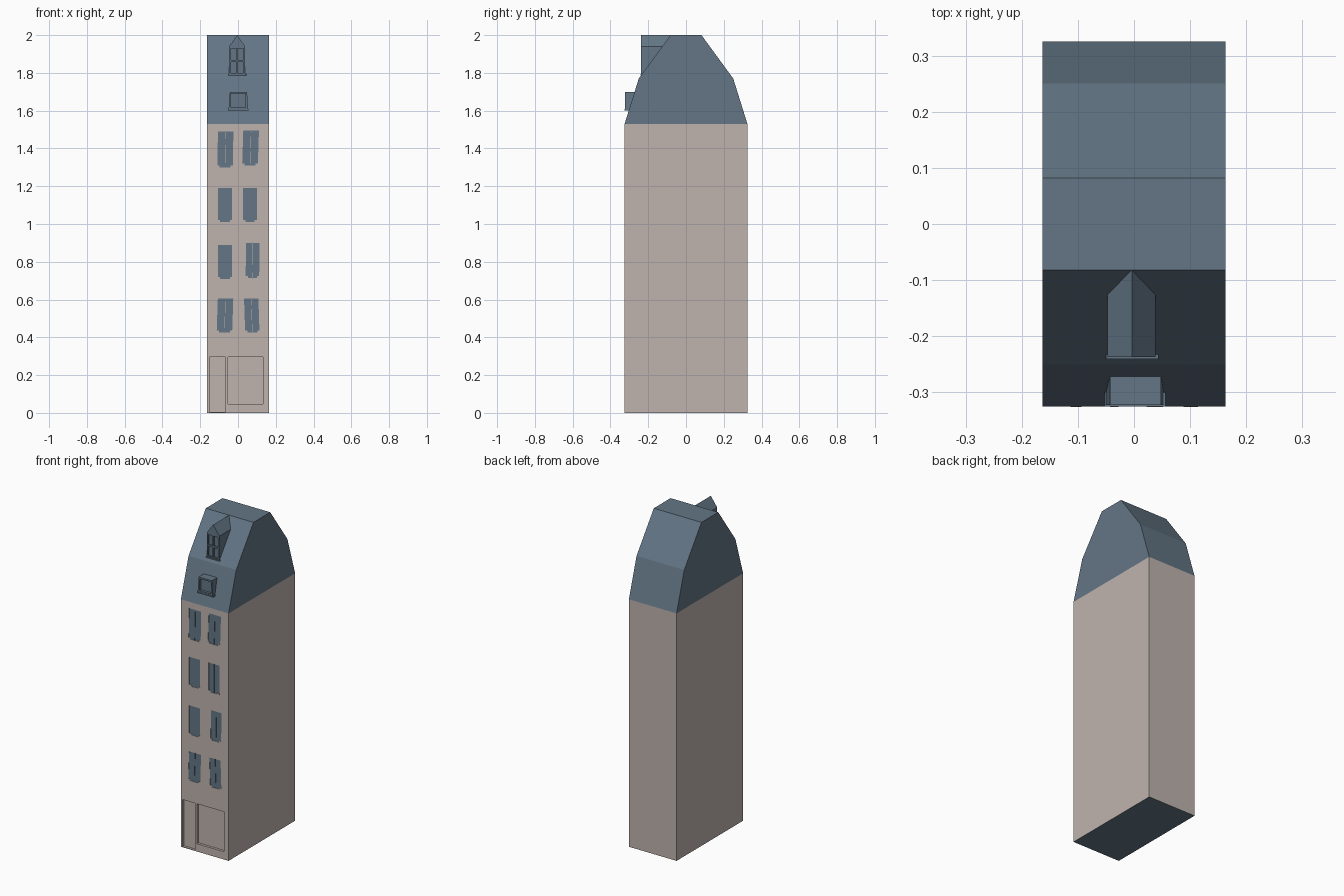
import bpy, bmesh

if "Cube" in bpy.data.objects:
    bpy.data.objects.remove(bpy.data.objects["Cube"])

def material(name, rgb):
    m = bpy.data.materials.new(name)
    m.diffuse_color = (*rgb, 1)
    m.use_nodes = True
    m.node_tree.nodes["Principled BSDF"].inputs["Base Color"].default_value = m.diffuse_color
    return m

STONE = material("warm stone", (0.52, 0.455, 0.425))
SLATE = material("blue slate", (0.125, 0.18, 0.235))
W, D, EAVES = 0.163, 0.325, 1.53   # half width, half depth, wall height

def make(name, prisms, mats):
    """One object from prisms: each is (front loop, back loop) of 3D points."""
    bm = bmesh.new()
    for a, b in prisms:
        va, vb = [bm.verts.new(p) for p in a], [bm.verts.new(p) for p in b]
        bm.faces.new(va)
        bm.faces.new(vb[::-1])
        for i in range(len(va)):
            j = (i + 1) % len(va)
            bm.faces.new((va[i], vb[i], vb[j], va[j]))
    bmesh.ops.recalc_face_normals(bm, faces=bm.faces)
    me = bpy.data.meshes.new(name)
    bm.to_mesh(me)
    bm.free()
    for m in mats:
        me.materials.append(m)
    ob = bpy.data.objects.new(name, me)
    bpy.context.collection.objects.link(ob)
    return ob

def slab(outline, y0, y1):
    """Extrude an xz outline along y."""
    return [(x, y0, z) for x, z in outline], [(x, y1, z) for x, z in outline]

def rect(x0, x1, z0, z1, lean=0.0):
    return [(x0, z0), (x1, z0), (x1 + lean, z1), (x0 + lean, z1)]

def cut(target, name, prisms, mat):
    cutter = make(name, prisms, [mat])
    cutter.hide_render = True
    mod = target.modifiers.new("openings", 'BOOLEAN')
    mod.operation, mod.solver, mod.object = 'DIFFERENCE', 'EXACT', cutter
    # bake the openings, then drop the helper
    dg = bpy.context.evaluated_depsgraph_get()
    me = bpy.data.meshes.new_from_object(target.evaluated_get(dg))
    target.modifiers.clear()
    target.data = me
    bpy.data.objects.remove(cutter)

# walls, with a slate coloured underside
walls = make("walls", [slab(rect(-W, W, 0, EAVES), -D, D)], [STONE, SLATE])
for p in walls.data.polygons:
    if p.normal.z < -0.9:
        p.material_index = 1

# slightly crooked windows: x0, x1, z0, z1, lean of the top
windows = [(-0.113, -0.031, 0.425, 0.605, 0.006), (0.038, 0.114, 0.425, 0.605, -0.006),
           (-0.106, -0.031, 0.71, 0.89, 0.0), (0.040, 0.112, 0.715, 0.90, 0.003),
           (-0.106, -0.031, 1.01, 1.19, 0.0), (0.027, 0.100, 1.01, 1.19, 0.0),
           (-0.110, -0.028, 1.30, 1.49, 0.004), (0.022, 0.105, 1.31, 1.495, 0.006)]
openings = [slab(rect(*w), -D - 0.05, -D + 0.008) for w in windows]
openings.append(slab(rect(-0.152, -0.067, 0.004, 0.295), -D - 0.05, -D + 0.015))
openings.append(slab(rect(-0.053, 0.133, 0.048, 0.295), -D - 0.05, -D + 0.015))
cut(walls, "facade_cutter", openings, STONE)

# two slate casements per window and small stone corner blocks
panes, blocks = [], []
for x0, x1, z0, z1, lean in windows:
    mid = (x0 + x1) / 2
    for a, b in ((x0, mid - 0.001), (mid + 0.001, x1)):
        panes.append(slab(rect(a, b, z0, z1, lean), -D + 0.002, -D + 0.009))
    for x in (x0, x1 - 0.012):
        blocks.append(slab(rect(x, x + 0.012, z0, z0 + 0.010), -D - 0.001, -D + 0.009))
make("window_casements", panes, [SLATE])
make("window_corner_blocks", blocks, [STONE])

# mansard roof, profile swept along x
half = [(0.325, EAVES), (0.25, 1.77), (0.082, 2.0)]
prof = [(-y, z) for y, z in half] + half[::-1]
make("mansard_roof", [([(-W, y, z) for y, z in prof], [(W, y, z) for y, z in prof])], [SLATE])

# upper gabled dormer with four recessed lights
gable = [(-0.047, 1.775), (0.038, 1.775), (0.038, 1.94), (-0.004, 2.0), (-0.047, 1.94)]
dormer = make("gabled_dormer", [slab(gable, -0.237, -0.082)], [SLATE])
lights = [slab(rect(x, x + 0.030, z, z + h), -0.30, -0.229)
          for x in (-0.038, -0.002) for z, h in ((1.80, 0.058), (1.868, 0.062))]
cut(dormer, "dormer_light_cutter", lights, SLATE)
make("dormer_sill", [slab(rect(-0.05, 0.044, 1.787, 1.794), -0.241, -0.22)], [SLATE])

# lower box dormer with one recessed light and a sill
box = [(-0.050, 1.605), (0.053, 1.605), (0.048, 1.70), (-0.043, 1.70)]
low = make("box_dormer", [slab(box, -0.323, -0.262)], [SLATE])
cut(low, "box_light_cutter", [slab(rect(-0.036, 0.041, 1.617, 1.690), -0.40, -0.308)], SLATE)
make("box_dormer_sill", [slab(rect(-0.053, 0.056, 1.60, 1.608), -0.325, -0.29)], [SLATE])
